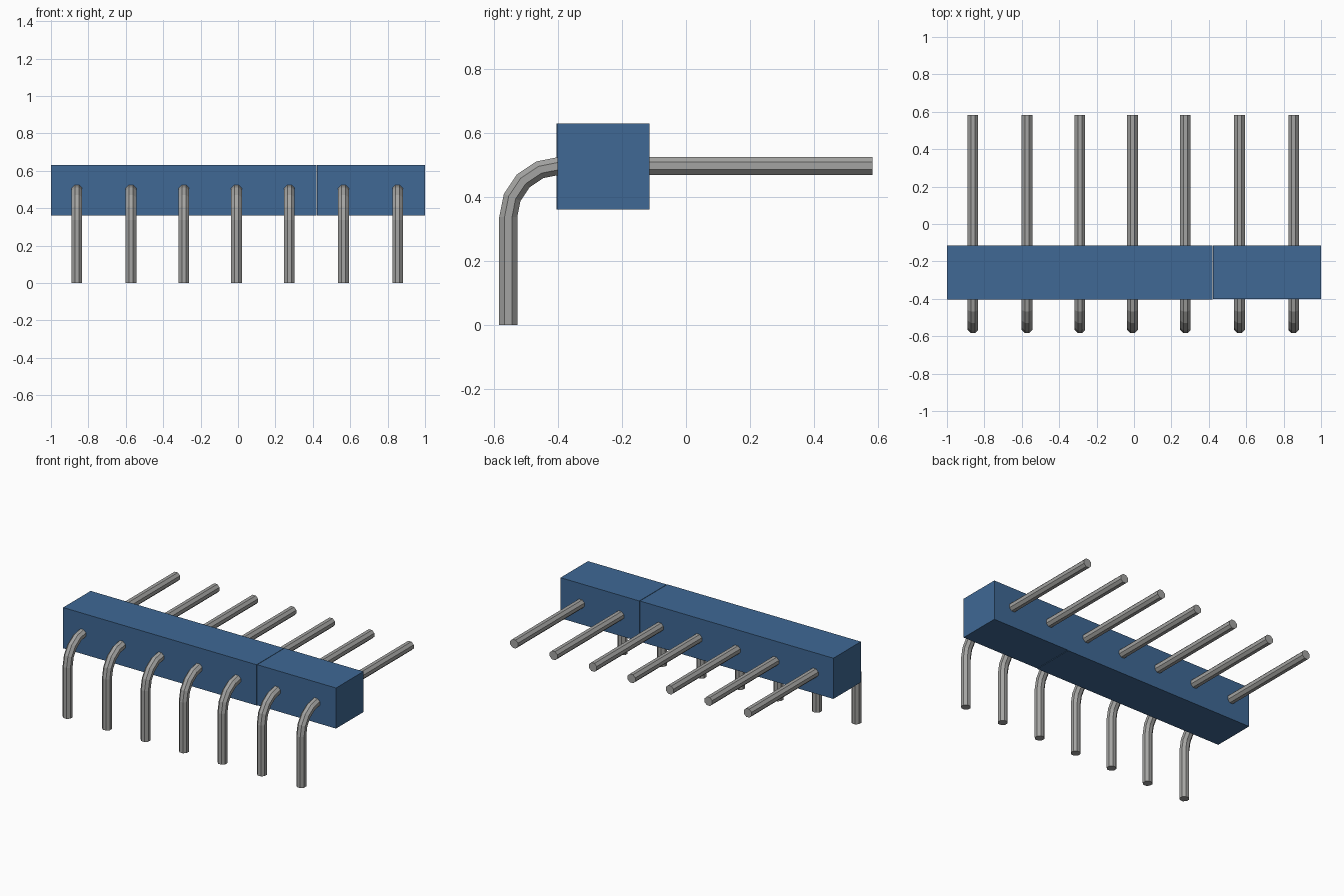
import bpy, bmesh, math
from mathutils import Vector

old = bpy.data.objects.get("Cube")
if old:
    bpy.data.objects.remove(old, do_unlink=True)


def material(name, rgb):
    m = bpy.data.materials.new(name)
    m.use_nodes = True
    m.diffuse_color = (*rgb, 1)
    m.node_tree.nodes["Principled BSDF"].inputs["Base Color"].default_value = (*rgb, 1)
    return m


blue = material("blue plastic", (0.05, 0.14, 0.30))
grey = material("grey metal", (0.37, 0.37, 0.36))


def add_object(name, bm, mat):
    bmesh.ops.recalc_face_normals(bm, faces=bm.faces)
    me = bpy.data.meshes.new(name)
    bm.to_mesh(me)
    bm.free()
    me.materials.append(mat)
    ob = bpy.data.objects.new(name, me)
    bpy.context.collection.objects.link(ob)
    return ob


def box(name, lo, hi, mat):
    bm = bmesh.new()
    bmesh.ops.create_cube(bm, size=1)
    for v in bm.verts:
        v.co = [(a + b) / 2 + c * (b - a) for a, b, c in zip(lo, hi, v.co)]
    return add_object(name, bm, mat)


# Bent pin: an octagon swept up the leg, round the bend and along the straight tail
SIDES, RADIUS, BEND = 8, 0.0305, 0.16
CY, CZ = -0.395, 0.337
path = [(-0.555, 0.0, 0.0)]
for i in range(5):
    a = math.radians(22.5 * i)
    path.append((CY - BEND * math.cos(a), CZ + BEND * math.sin(a), a))
path.append((0.583, 0.497, math.pi / 2))


def pin(name, x):
    bm = bmesh.new()
    rings = []
    for y, z, a in path:
        normal = Vector((0, -math.cos(a), math.sin(a)))
        ring = []
        for k in range(SIDES):
            t = 2 * math.pi * (k + 0.5) / SIDES
            offset = Vector((math.cos(t), 0, 0)) + normal * math.sin(t)
            ring.append(bm.verts.new(Vector((x, y, z)) + offset * RADIUS))
        rings.append(ring)
    for r, s in zip(rings, rings[1:]):
        for k in range(SIDES):
            j = (k + 1) % SIDES
            bm.faces.new((r[k], r[j], s[j], s[k]))
    bm.faces.new(rings[0])
    bm.faces.new(rings[-1])
    return add_object(name, bm, grey)


pin_x = [-0.861, -0.572, -0.289, -0.008, 0.275, 0.564, 0.853]
for i, x in enumerate(pin_x):
    pin(f"pin_{i + 1}", x)

# Housing in two butted lengths with a hairline seam between them
box("housing_long", (-1.0, -0.404, 0.36), (0.419, -0.116, 0.63), blue)
box("housing_short", (0.422, -0.401, 0.361), (1.0, -0.114, 0.63), blue)
